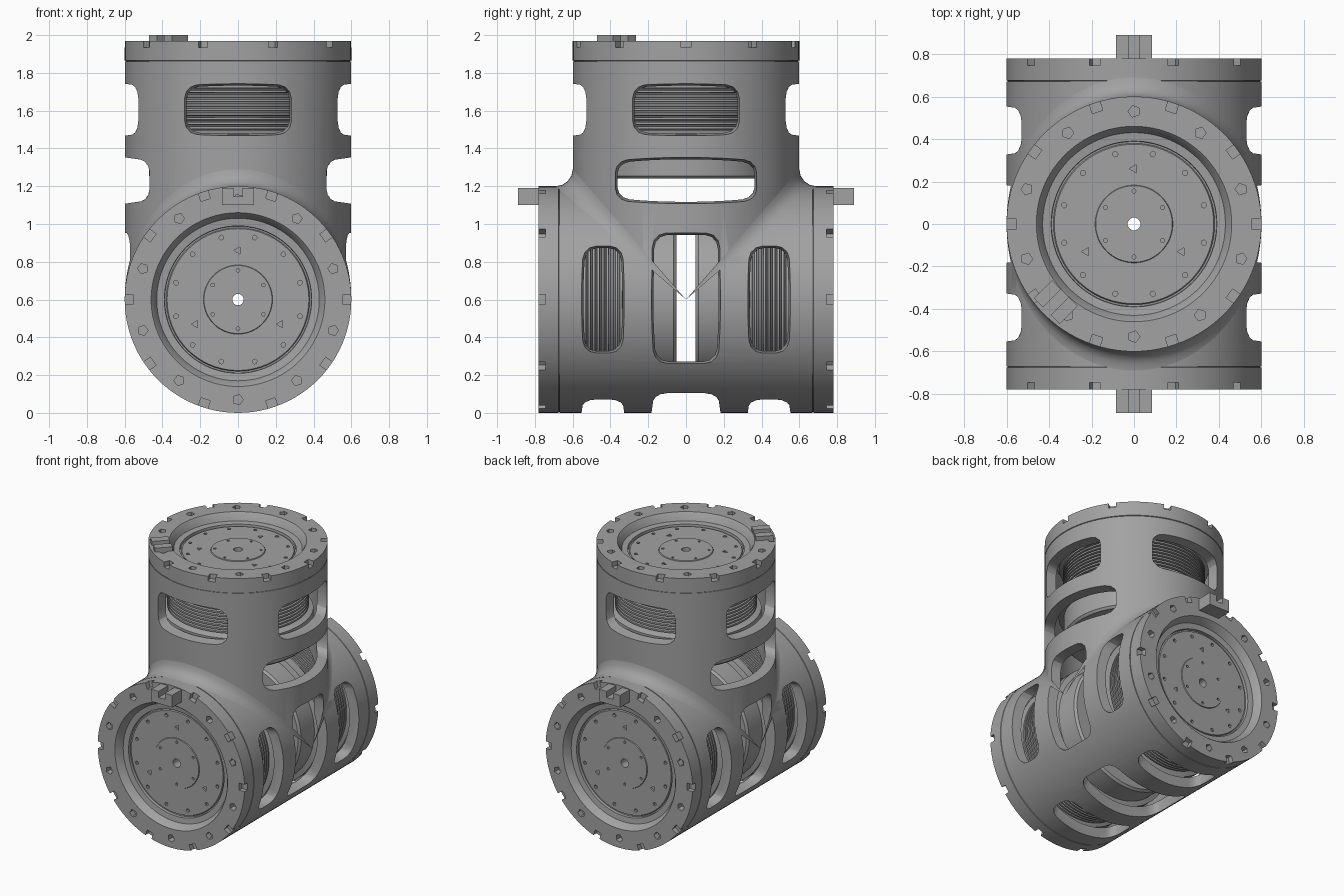
import bpy, bmesh
from math import pi, sin, cos, radians
from mathutils import Matrix, Vector

cube = bpy.data.objects.get("Cube")
if cube:
    bpy.data.objects.remove(cube, do_unlink=True)

grey = bpy.data.materials.new("satin_grey")
grey.use_nodes = True
colour = (0.36, 0.36, 0.36, 1)
grey.diffuse_color = colour
grey.node_tree.nodes["Principled BSDF"].inputs["Base Color"].default_value = colour

R, AXIS_Z, TOP, END = 0.6, 0.6, 1.97, 0.78
BORE, CAP, SIDES = 0.53, 0.11, 96


def make(name, bm):
    bmesh.ops.recalc_face_normals(bm, faces=bm.faces)
    mesh = bpy.data.meshes.new(name)
    bm.to_mesh(mesh)
    bm.free()
    mesh.materials.append(grey)
    ob = bpy.data.objects.new(name, mesh)
    bpy.context.collection.objects.link(ob)
    return ob


def boolean(ob, cutter, operation):
    mod = ob.modifiers.new(operation, 'BOOLEAN')
    mod.object, mod.operation, mod.solver = cutter, operation, 'EXACT'
    bpy.context.view_layer.objects.active = ob
    bpy.ops.object.modifier_apply(modifier=mod.name)
    bpy.data.objects.remove(cutter, do_unlink=True)


def smooth(ob, angle=30):
    bpy.ops.object.select_all(action='DESELECT')
    ob.select_set(True)
    bpy.context.view_layer.objects.active = ob
    bpy.ops.object.shade_smooth_by_angle(angle=radians(angle))


def cylinder(name, radius, low, high, matrix=Matrix()):
    bm = bmesh.new()
    place = matrix @ Matrix.Translation((0, 0, (low + high) / 2))
    bmesh.ops.create_cone(bm, cap_ends=True, segments=SIDES, radius1=radius,
                          radius2=radius, depth=high - low, matrix=place)
    return make(name, bm)


def lathe(name, profile):
    # closed (radius, depth) profile turned about z, depth pointing down
    bm = bmesh.new()
    rings = [[bm.verts.new((r * cos(2 * pi * i / SIDES), r * sin(2 * pi * i / SIDES), -d))
              for r, d in profile] for i in range(SIDES)]
    n = len(profile)
    for i, a in enumerate(rings):
        b = rings[(i + 1) % SIDES]
        for j in range(n):
            k = (j + 1) % n
            bm.faces.new((a[j], b[j], b[k], a[k]))
    return make(name, bm)


def add_box(bm, low, high, matrix=Matrix()):
    low, high = Vector(low), Vector(high)
    size = Matrix.Diagonal((*(high - low), 1))
    return bmesh.ops.create_cube(bm, size=1, matrix=matrix @ Matrix.Translation((low + high) / 2) @ size)


def window(matrix, half_along, half_across):
    # rounded opening facing local +x, tapering inward
    bm = bmesh.new()
    add_box(bm, (0.3, -half_across, -half_along), (0.65, half_across, half_along))
    edges = [e for e in bm.edges if abs(e.verts[0].co.x - e.verts[1].co.x) > 0.1]
    bmesh.ops.bevel(bm, geom=edges, offset=0.075, segments=3, profile=0.5, affect='EDGES')
    for v in bm.verts:
        if v.co.x < 0.4:
            v.co.y *= 1 - 0.05 / half_across
            v.co.z *= 1 - 0.05 / half_along
    bmesh.ops.transform(bm, matrix=matrix, verts=bm.verts)
    return make("window_cutter", bm)


# T-shaped housing: two crossing tubes
lie = Matrix.Translation((0, 0, AXIS_Z)) @ Matrix.Rotation(pi / 2, 4, 'X')
housing = cylinder("housing", R, CAP - END, END - CAP, lie)
boolean(housing, cylinder("upright", R - 0.001, AXIS_Z + 0.02, TOP - CAP), 'UNION')
boolean(housing, cylinder("bore", BORE, -1, 1, lie), 'DIFFERENCE')
boolean(housing, cylinder("upright_bore", BORE - 0.001, AXIS_Z + 0.03, 2.2), 'DIFFERENCE')

# Windows of the upright tube
for turn in range(4):
    spin = Matrix.Rotation(turn * pi / 2, 4, 'Z')
    boolean(housing, window(Matrix.Translation((0, 0, 1.605)) @ spin, 0.145, 0.3), 'DIFFERENCE')
    if turn % 2 == 0:
        boolean(housing, window(Matrix.Translation((0, 0, 1.23)) @ spin, 0.13, 0.4), 'DIFFERENCE')

# Windows of the lying tube: both sides and underneath
for turn in (0, 2, 3):
    for y, along, across in ((-0.44, 0.12, 0.3), (0, 0.19, 0.36), (0.44, 0.12, 0.3)):
        place = Matrix.Translation((0, y, 0)) @ lie @ Matrix.Rotation(turn * pi / 2, 4, 'Z')
        boolean(housing, window(place, along, across), 'DIFFERENCE')
smooth(housing)

# Fillets where the tubes meet
for name, side in (("front_fillet", -1), ("back_fillet", 1)):
    bm = bmesh.new()
    strips = []
    for i in range(49):
        t = pi * (i / 48 - 0.5)
        p = Vector((R * sin(t), side * R * cos(t), AXIS_Z + R * cos(t)))
        s = 0.09 * cos(t)
        curve = [(1 - sin(a * pi / 8), 1 - cos(a * pi / 8)) for a in range(5)]
        strips.append([bm.verts.new(p + Vector((0, side * u * s, w * s))) for u, w in curve])
    for a, b in zip(strips, strips[1:]):
        for j in range(4):
            bm.faces.new((a[j], b[j], b[j + 1], a[j + 1]))
    bmesh.ops.remove_doubles(bm, verts=bm.verts, dist=0.0001)
    fillet = make(name, bm)
    if sum(f.normal.z for f in fillet.data.polygons) < 0:
        fillet.data.flip_normals()
    smooth(fillet)

# End cap: raised rim, tapered lip and recessed plate with a centre hole
cap = lathe("top_cap", [
    (0.03, 0.064), (0.18, 0.064), (0.183, 0.07), (0.375, 0.07), (0.38, 0.08),
    (0.388, 0.08), (0.39, 0.06), (0.43, 0.055), (0.45, 0.012), (0.46, 0), (R, 0),
    (R, 0.104), (0.594, 0.107), (0.594, 0.115), (0.5, 0.115), (0.5, 0.13), (0.03, 0.13)])

# Rim pockets, screw holes and triangular marks
bm = bmesh.new()


def pocket(radius, angle, size, sides, bottom, top):
    place = Matrix.Rotation(angle, 4, 'Z') @ Matrix.Translation((radius, 0, -(bottom + top) / 2))
    bmesh.ops.create_cone(bm, cap_ends=True, segments=sides, radius1=size, radius2=size,
                          depth=bottom - top, matrix=place)


for i in range(20):
    angle = i * pi / 10
    if i % 2:
        pocket(0.53, angle, 0.028, 5, 0.045, -0.02)
    else:
        add_box(bm, (0.555, -0.026, -0.035), (0.63, 0.026, 0.02), Matrix.Rotation(angle, 4, 'Z'))
for i in range(12):
    pocket(0.34, radians(15 + 30 * i), 0.013, 6, 0.09, 0.02)
for i in range(6):
    pocket(0.155, radians(30 + 60 * i), 0.01, 6, 0.09, 0.02)
for i in range(3):
    pocket(0.26, radians(90 + 120 * i), 0.022, 3, 0.08, 0.02)
boolean(cap, make("pocket_cutter", bm), 'DIFFERENCE')
smooth(cap)

# Motor drum: ribbed winding, flange and plain hub
ribs = []
for i in range(12):
    d = 0.19 + 0.024 * i
    ribs += [(0.475, d), (0.475, d + 0.012), (0.455, d + 0.015), (0.455, d + 0.021)]
drum = lathe("top_motor", [(0.03, 0.125), (0.5, 0.125), (0.5, 0.18), *ribs,
                           (0.505, 0.49), (0.505, 0.55), (0.47, 0.56), (0.47, 0.715),
                           (0.455, 0.73), (0.03, 0.73)])
smooth(drum)

# Same cap and motor on the three ends
front = Matrix.Translation((0, -END, AXIS_Z)) @ Matrix.Rotation(pi / 2, 4, 'X')
back = Matrix.Rotation(pi, 4, 'Z') @ front
for part, kind in ((cap, "cap"), (drum, "motor")):
    part.matrix_world = Matrix.Translation((0, 0, TOP))
    for name, place in (("front", front), ("back", back)):
        copy = bpy.data.objects.new(f"{name}_{kind}", part.data)
        bpy.context.collection.objects.link(copy)
        copy.matrix_world = place


def key(name, matrix, inner, outer, low, high):
    # slotted locating key pointing along local y
    bm = bmesh.new()
    add_box(bm, (-0.085, inner, low), (0.085, outer, high), matrix)
    ob = make(name, bm)
    bm = bmesh.new()
    middle = (low + high) / 2
    add_box(bm, (-0.025, inner - 1, middle), (0.025, outer + 1, high + 1), matrix)
    boolean(ob, make("slot_cutter", bm), 'DIFFERENCE')


# Locating keys on the three rims
key("front_key", Matrix.Rotation(pi, 4, 'Z'), 0.74, 0.89, 1.1, 1.19)
key("back_key", Matrix(), 0.74, 0.89, 1.1, 1.19)
key("top_key", Matrix.Rotation(radians(135), 4, 'Z'), 0.46, 0.58, 1.94, 2.0)
